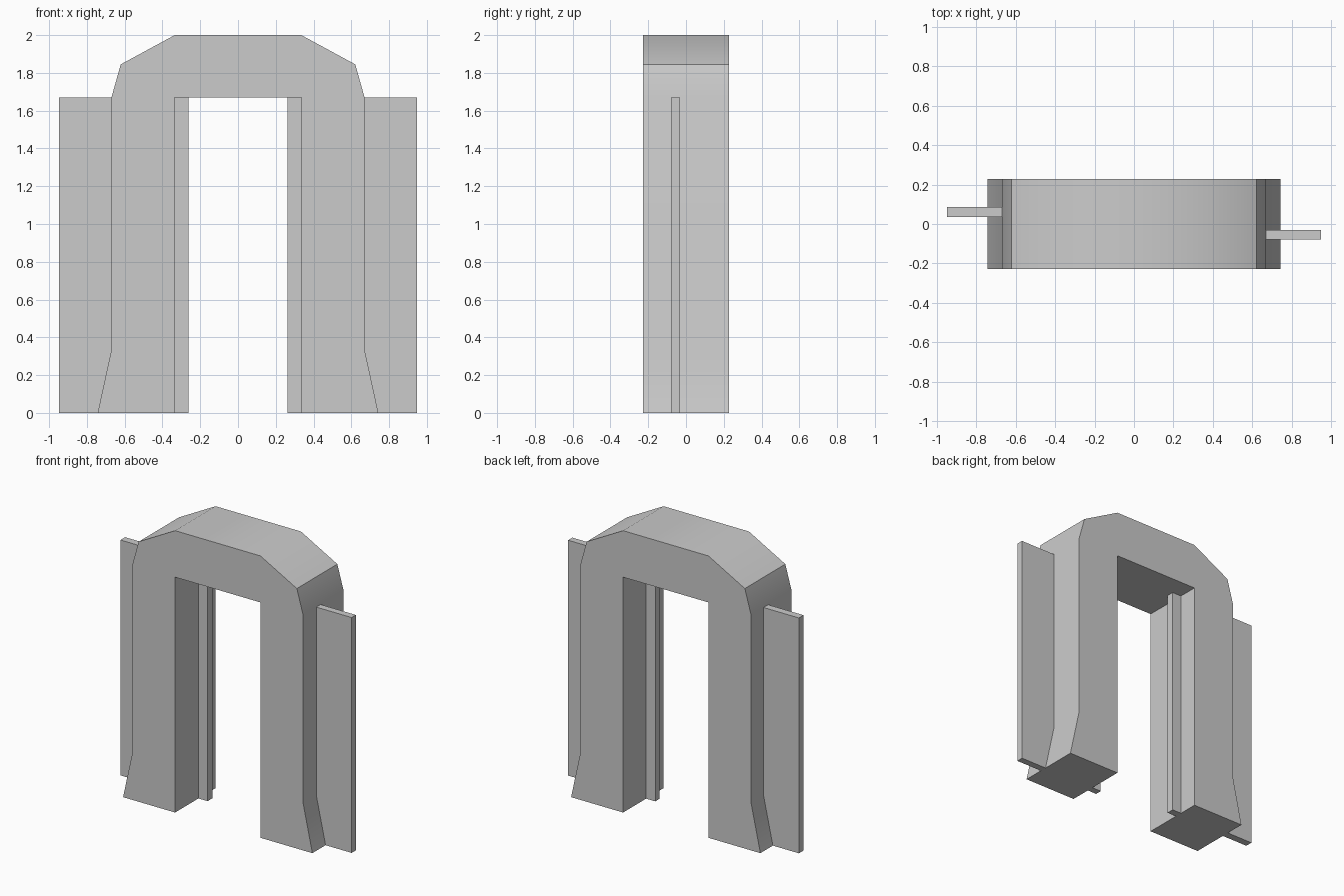
import bpy
import bmesh
from math import radians

cube = bpy.data.objects.get("Cube")
if cube:
    bpy.data.objects.remove(cube, do_unlink=True)

# One plain grey for everything
grey = bpy.data.materials.new("light_grey")
grey.use_nodes = True
colour = (0.6, 0.6, 0.6, 1)
grey.diffuse_color = colour
grey.node_tree.nodes["Principled BSDF"].inputs["Base Color"].default_value = colour


def extrude_profile(name, profile, y_front, y_back):
    """Solid from an x-z outline, extruded from y_front to y_back."""
    bm = bmesh.new()
    face = bm.faces.new([bm.verts.new((x, y_front, z)) for x, z in profile])
    moved = bmesh.ops.extrude_face_region(bm, geom=[face])["geom"]
    verts = [v for v in moved if isinstance(v, bmesh.types.BMVert)]
    bmesh.ops.translate(bm, verts=verts, vec=(0, y_back - y_front, 0))
    bmesh.ops.recalc_face_normals(bm, faces=bm.faces)
    mesh = bpy.data.meshes.new(name)
    bm.to_mesh(mesh)
    bm.free()
    mesh.materials.append(grey)
    obj = bpy.data.objects.new(name, mesh)
    bpy.context.collection.objects.link(obj)
    bpy.ops.object.select_all(action="DESELECT")
    obj.select_set(True)
    bpy.context.view_layer.objects.active = obj
    bpy.ops.object.shade_smooth_by_angle(angle=radians(30))
    return obj


# Arch: half outline from inner foot round to the crown, then mirrored
SPRING = 1.67
half = [(0.335, SPRING), (0.335, 0), (0.743, 0), (0.67, 0.335),
        (0.67, SPRING), (0.621, 1.845), (0.335, 2)]
outline = half + [(-x, z) for x, z in reversed(half)]
extrude_profile("arch", outline, -0.227, 0.227)

# Wall fins running through each pillar, staggered front and back
for name, side, y0, y1 in (("left_fin", 1, -0.079, -0.031),
                           ("right_fin", -1, 0.035, 0.087)):
    fin = [(side * x, z) for x, z in
           ((0.263, 0), (0.947, 0), (0.947, SPRING), (0.263, SPRING))]
    extrude_profile(name, fin, y0, y1)
